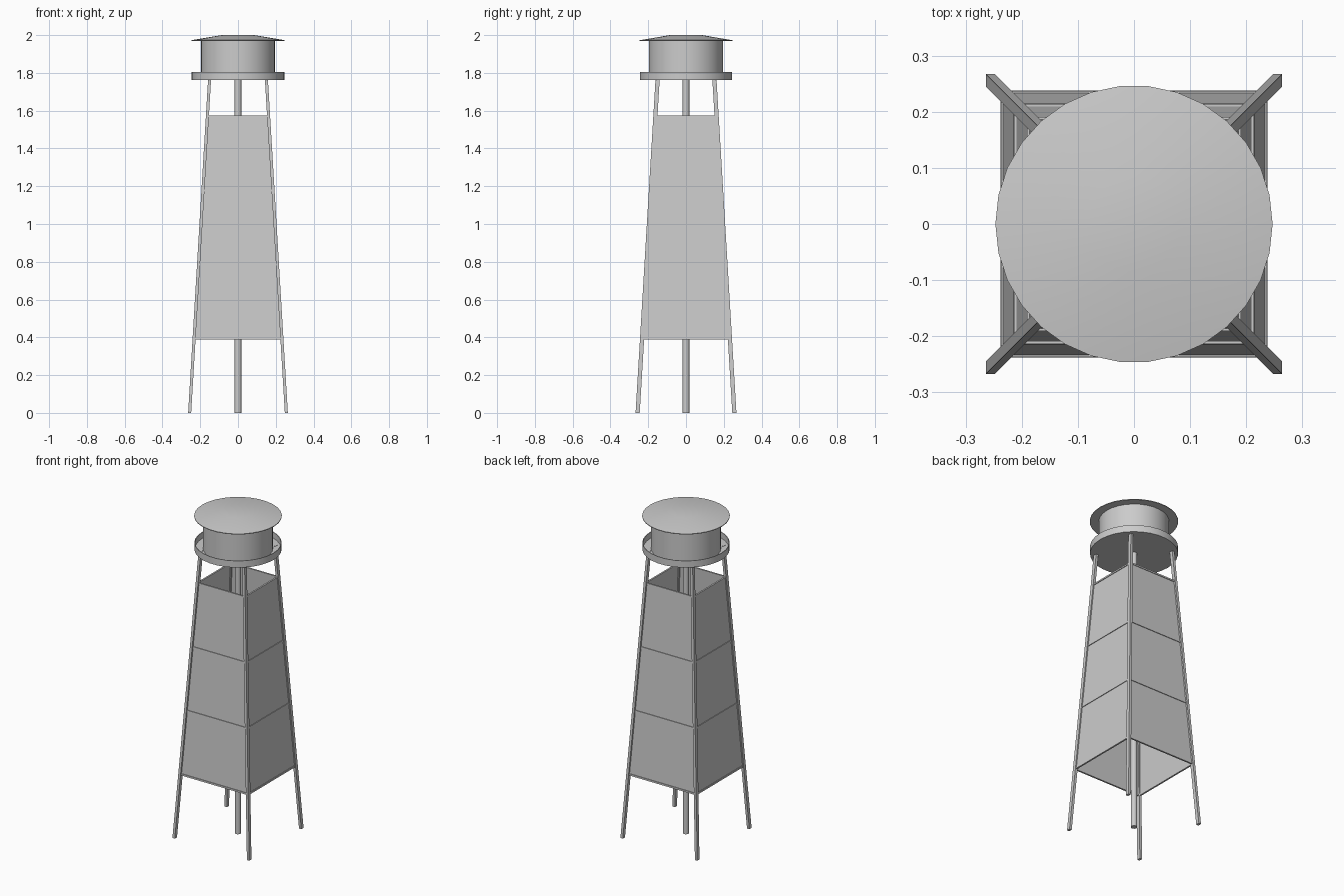
import bpy, bmesh, math

if "Cube" in bpy.data.objects:
    bpy.data.objects.remove(bpy.data.objects["Cube"])

SIDES = 30
Z_TOP = 1.77


def half(z):
    """Half width of the tapering frame at height z."""
    return 0.256 - 0.0598 * z


def finish(name, bm, smooth=False):
    bmesh.ops.recalc_face_normals(bm, faces=bm.faces)
    me = bpy.data.meshes.new(name)
    bm.to_mesh(me)
    bm.free()
    ob = bpy.data.objects.new(name, me)
    bpy.context.collection.objects.link(ob)
    if smooth:
        bpy.ops.object.select_all(action='DESELECT')
        ob.select_set(True)
        bpy.context.view_layer.objects.active = ob
        bpy.ops.object.shade_smooth_by_angle(angle=math.radians(35))
    return ob


def lathe(name, profile, sides=SIDES):
    """Revolve (radius, z) points around the z axis."""
    bm = bmesh.new()
    rings = []
    for r, z in profile:
        if r == 0:
            rings.append([bm.verts.new((0, 0, z))] * sides)
        else:
            rings.append([bm.verts.new((r * math.cos(2 * math.pi * i / sides),
                                        r * math.sin(2 * math.pi * i / sides), z))
                          for i in range(sides)])
    for a, b in zip(rings, rings[1:]):
        for i in range(sides):
            j = (i + 1) % sides
            bm.faces.new(list(dict.fromkeys((a[i], a[j], b[j], b[i]))))
    return finish(name, bm, True)


def frame_loop(bm, z, offset=0.0):
    """Square loop of vertices on the frame at height z."""
    h = half(z) + offset
    return [bm.verts.new((sx * h, sy * h, z))
            for sx, sy in ((-1, -1), (1, -1), (1, 1), (-1, 1))]


def bridge(bm, a, b):
    for i in range(4):
        j = (i + 1) % 4
        bm.faces.new((a[i], a[j], b[j], b[i]))


# Four sloping legs
for sx, label_x in ((-1, "left"), (1, "right")):
    for sy, label_y in ((-1, "front"), (1, "back")):
        bm = bmesh.new()
        loops = []
        for z in (0, Z_TOP):
            cx, cy = sx * half(z), sy * half(z)
            loops.append([bm.verts.new((cx + dx * 0.008, cy + dy * 0.011, z))
                          for dx, dy in ((-1, -1), (1, -1), (1, 1), (-1, 1))])
        bridge(bm, *loops)
        for lp in loops:
            bm.faces.new(lp)
        finish(f"{label_y}_{label_x}_leg", bm)

# Cladding panels, open at top and bottom
levels = [0.393 + i * 0.3925 for i in range(4)]
bm = bmesh.new()
loops = [frame_loop(bm, z) for z in levels]
for a, b in zip(loops, loops[1:]):
    bridge(bm, a, b)
panels = finish("side_panels", bm)
mod = panels.modifiers.new("thickness", 'SOLIDIFY')
mod.thickness = 0.003
mod.offset = 0

# Horizontal rails round the frame at each panel joint
for n, z in enumerate(levels):
    bm = bmesh.new()
    ring = [frame_loop(bm, z + dz, off) for dz, off in
            ((-0.005, 0.005), (0.005, 0.005), (0.005, -0.005), (-0.005, -0.005))]
    for k in range(4):
        bridge(bm, ring[k], ring[(k + 1) % 4])
    finish(f"rail_{n + 1}", bm)

# Central pipe
lathe("central_pipe", [(0, 0), (0.018, 0), (0.018, Z_TOP), (0, Z_TOP)], 16)

# Walkway tray with raised rim
lathe("walkway_tray", [(0, 1.763), (0.246, 1.763), (0.246, 1.805),
                       (0.242, 1.805), (0.242, 1.768), (0, 1.768)])

# Tank drum
lathe("tank", [(0, 1.766), (0.197, 1.766), (0.197, 1.973), (0, 1.973)])

# Shallow overhanging roof
lathe("roof", [(0, 1.969), (0.247, 1.969), (0.247, 1.973), (0.085, 2.0), (0, 2.0)])
